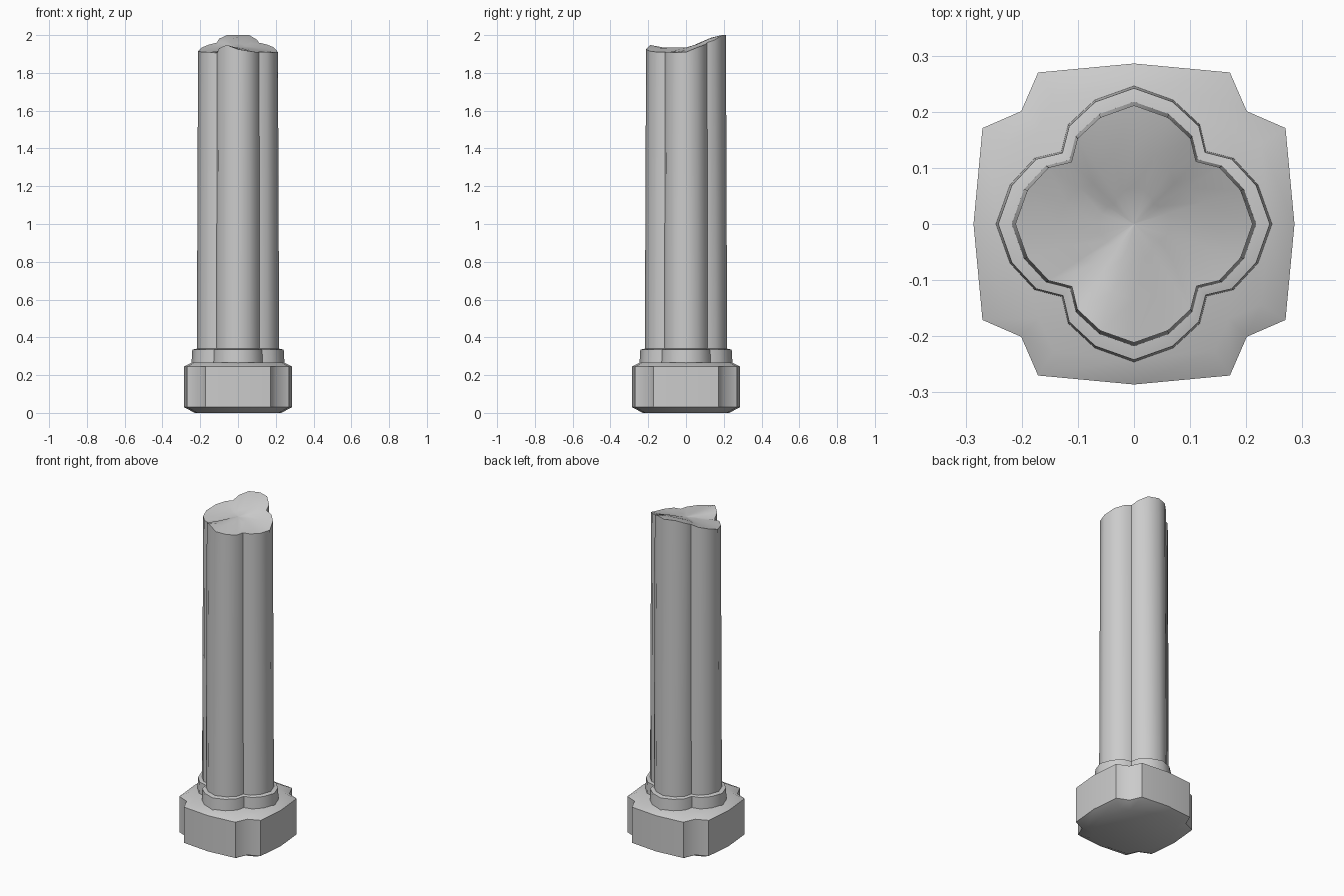
import bpy, math

if "Cube" in bpy.data.objects:
    bpy.data.objects.remove(bpy.data.objects["Cube"])

# Quarter outlines as (x, y); the remaining quarters are 90 degree turns
LOBE = [(.218, 0), (.196, .062), (.157, .104), (.114, .115), (.104, .157), (.062, .196)]
FOOT = [(.286, 0), (.27, .171), (.201, .201), (.171, .27)]


def turn4(quarter):
    pts = list(quarter)
    for _ in range(3):
        pts += [(-y, x) for x, y in pts[-len(quarter):]]
    return pts


def loft(name, profile, rings):
    """Stack scaled copies of a profile; a ring is (scale, height or list of heights)."""
    n = len(profile)
    verts, faces = [], [tuple(reversed(range(n)))]
    for s, z in rings:
        zs = z if isinstance(z, list) else [z] * n
        verts += [(x * s, y * s, h) for (x, y), h in zip(profile, zs)]
    for r in range(len(rings) - 1):
        for i in range(n):
            j = (i + 1) % n
            a, b = r * n, (r + 1) * n
            faces.append((a + i, a + j, b + j, b + i))
    last = (len(rings) - 1) * n
    faces.append(tuple(range(last, last + n)))
    me = bpy.data.meshes.new(name)
    me.from_pydata(verts, [], faces)
    me.update()
    ob = bpy.data.objects.new(name, me)
    bpy.context.collection.objects.link(ob)
    bpy.ops.object.select_all(action='DESELECT')
    ob.select_set(True)
    bpy.context.view_layer.objects.active = ob
    bpy.ops.object.shade_smooth_by_angle(angle=math.radians(50))
    return ob


lobed = turn4(LOBE)

# Chunky foot with notched corners and bevelled top and bottom
loft("column_foot", turn4(FOOT), [(.8, 0), (1, .03), (1, .245), (.84, .268)])

# Collar ring above the foot
loft("column_collar", lobed, [(1.135, .24), (1.11, .335), (1.0, .34)])

# Shaft with a jagged broken end, heights given around the rim from +x
rim = [1.91, 1.935, 1.95, 1.96, 1.975, 2.0, 2.0, 2.0, 1.98, 1.96, 1.95, 1.935,
       1.915, 1.91, 1.91, 1.905, 1.93, 1.948, 1.925, 1.915, 1.91, 1.91, 1.91, 1.908]
core = 1.935
n = len(rim)
soft = [(rim[i - 1] + rim[i] + rim[(i + 1) % n]) / 3 for i in range(n)]
blend = lambda t: [core + (h - core) * t for h in soft]
loft("broken_shaft", lobed,
     [(1, .3), (.97, rim), (.62, blend(.8)), (.3, blend(.3)), (.02, core)])
